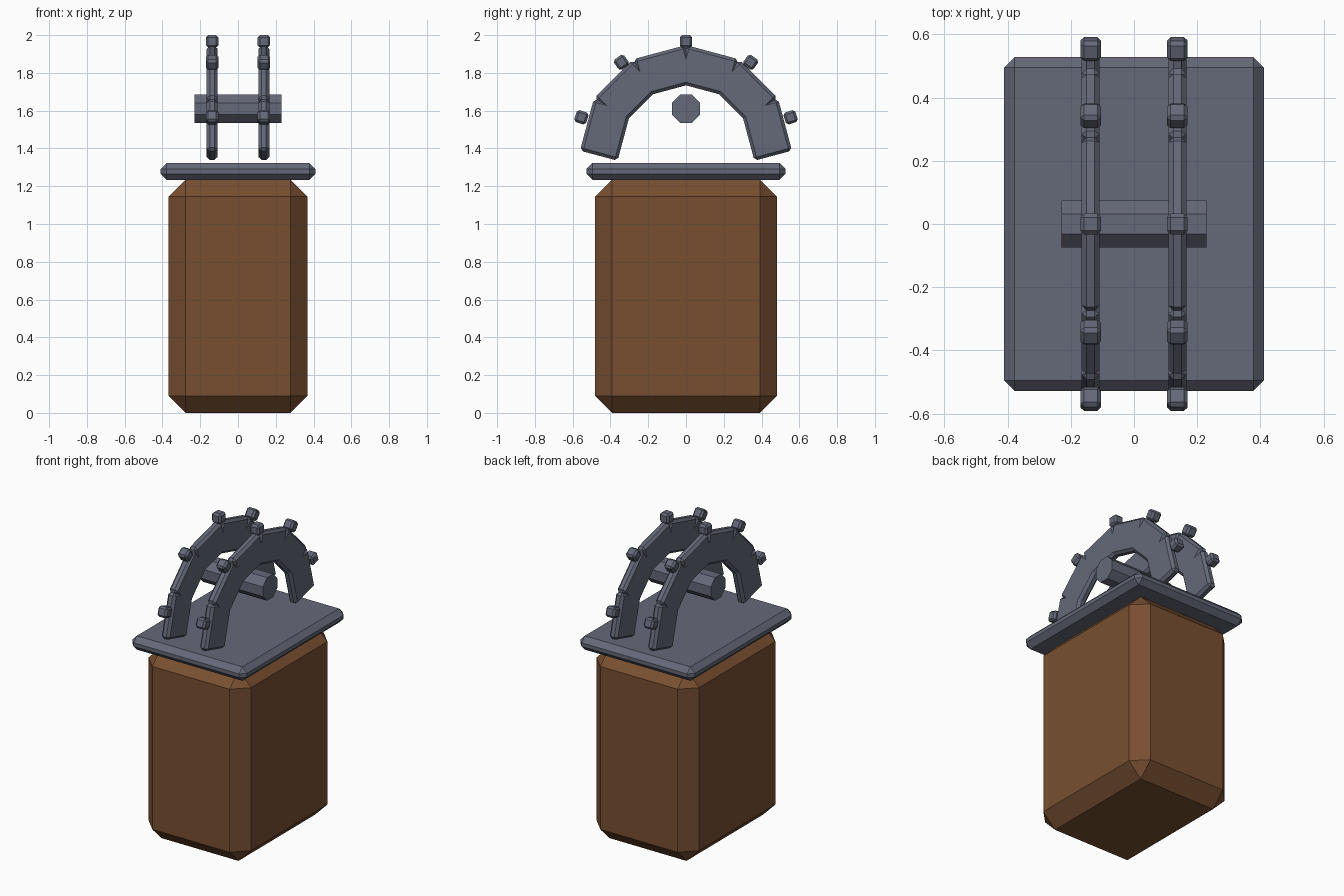
import bpy
import bmesh
from math import radians, cos
from mathutils import Matrix, Vector

cube = bpy.data.objects.get("Cube")
if cube:
    bpy.data.objects.remove(cube, do_unlink=True)


def make_material(name, rgb):
    mat = bpy.data.materials.new(name)
    mat.use_nodes = True
    color = (*rgb, 1.0)
    mat.diffuse_color = color
    bsdf = next(n for n in mat.node_tree.nodes if n.type == 'BSDF_PRINCIPLED')
    bsdf.inputs["Base Color"].default_value = color
    return mat


BROWN = make_material("brown_leather", (0.19, 0.078, 0.031))
STEEL = make_material("blue_grey_steel", (0.13, 0.141, 0.19))


def add_object(name, bm, mat):
    mesh = bpy.data.meshes.new(name)
    bm.to_mesh(mesh)
    bm.free()
    mesh.materials.append(mat)
    obj = bpy.data.objects.new(name, mesh)
    bpy.context.collection.objects.link(obj)
    return obj


def chamfered_box(name, size, place, chamfer, mat):
    """Box with single-step chamfers, moved into position by a matrix."""
    bm = bmesh.new()
    bmesh.ops.create_cube(bm, size=1, matrix=Matrix.Diagonal((*size, 1)))
    bmesh.ops.bevel(bm, geom=bm.edges[:], offset=chamfer, segments=1,
                    profile=0.5, affect='EDGES')
    bm.transform(place)
    return add_object(name, bm, mat)


def on_arc(x, angle, radius):
    """Placement on the arch, with the angle measured from straight up."""
    return (Matrix.Translation((x, 0, ARCH_Z))
            @ Matrix.Rotation(-radians(angle), 4, 'X')
            @ Matrix.Translation((0, 0, radius)))


# Handle body and the guard plate on top of it
chamfered_box("body", (0.734, 0.962, 1.236), Matrix.Translation((0, 0, 0.618)),
              0.09, BROWN)
chamfered_box("top_plate", (0.822, 1.056, 0.09), Matrix.Translation((0, 0, 1.278)),
              0.033, STEEL)

# Octagonal cross rod
bm = bmesh.new()
radius = 0.075 / cos(radians(22.5))
bmesh.ops.create_cone(bm, cap_ends=True, segments=8, radius1=radius, radius2=radius,
                      depth=0.46, matrix=Matrix.Rotation(radians(22.5), 4, 'Z'))
bm.transform(Matrix.Translation((0, 0, 1.61)) @ Matrix.Rotation(radians(90), 4, 'Y'))
add_object("cross_rod", bm, STEEL)

# Two arches of straight blocks, each with a row of studs
ARCH_Z = 1.385
for side, x in (("left", 0.137), ("right", -0.137)):
    for i in range(6):
        chamfered_box(f"{side}_arch_block_{i + 1}", (0.057, 0.284, 0.206),
                      on_arc(x, -75 + 30 * i, 0.44), 0.016, STEEL)
    for i in range(5):
        chamfered_box(f"{side}_arch_stud_{i + 1}", (0.066, 0.066, 0.066),
                      on_arc(x, -72 + 36 * i, 0.582), 0.012, STEEL)
